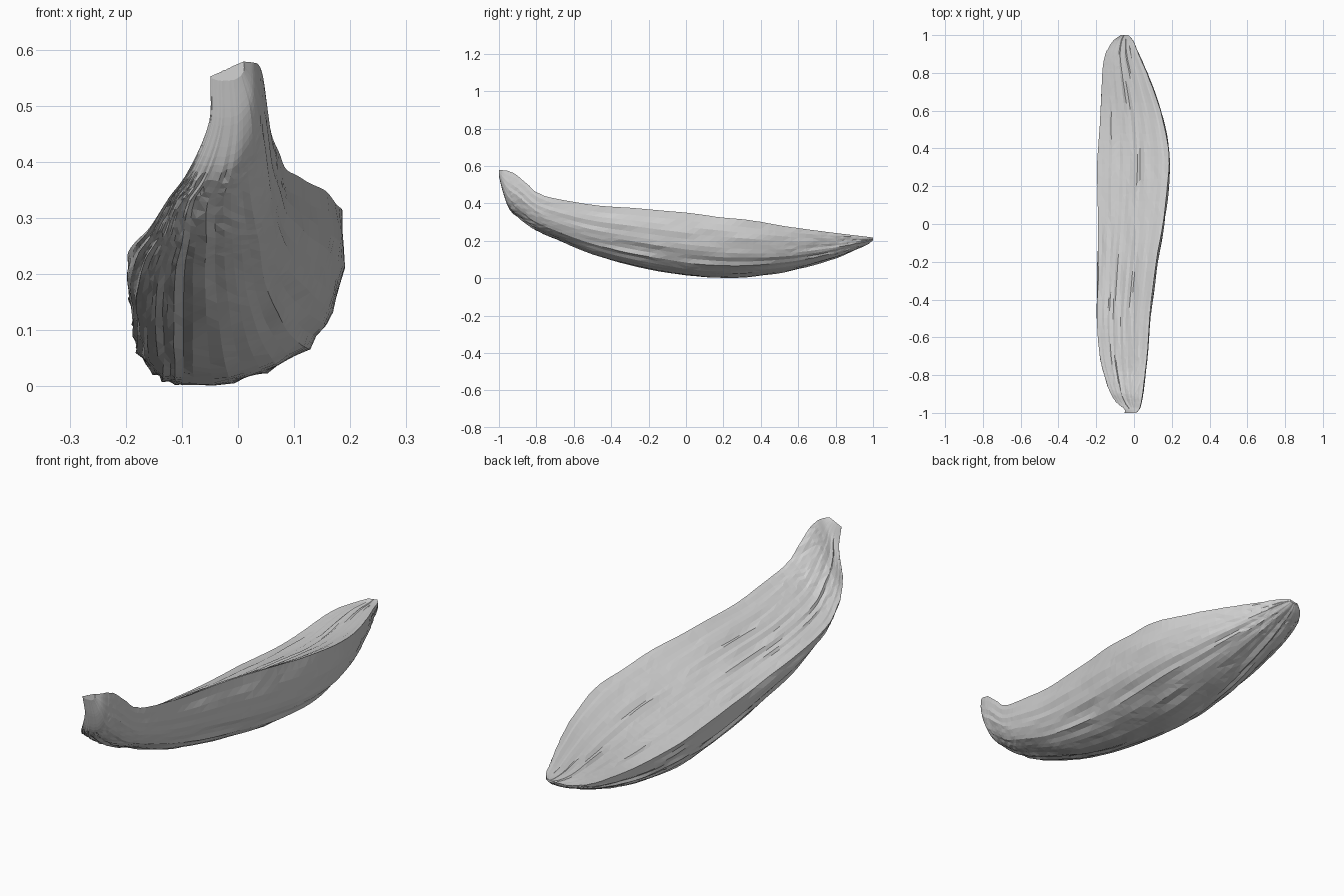
import bpy, bmesh, math, random
from mathutils import noise, Vector

if "Cube" in bpy.data.objects:
    bpy.data.objects.remove(bpy.data.objects["Cube"])

random.seed(4)

# Stations along the husk: y, left edge x/z, right ridge x/z, keel x/z, depth of the hollow
STATIONS = [
    (-1.00, -.048, .553, .010, .579, -.020, .545, .002),
    (-0.98, -.050, .475, .028, .577, -.020, .465, .010),
    (-0.95, -.085, .390, .037, .573, -.040, .382, .015),
    (-0.90, -.120, .340, .045, .550, -.070, .330, .018),
    (-0.80, -.155, .285, .057, .460, -.075, .258, .020),
    (-0.70, -.180, .260, .068, .425, -.080, .213, .020),
    (-0.50, -.198, .235, .083, .392, -.080, .130, .020),
    (-0.25, -.194, .200, .115, .377, -.080, .060, .020),
    (0.00, -.190, .175, .153, .350, -.080, .015, .020),
    (0.20, -.190, .160, .178, .325, -.080, .003, .020),
    (0.40, -.186, .150, .178, .297, -.070, .015, .020),
    (0.60, -.177, .150, .138, .266, -.060, .050, .015),
    (0.80, -.168, .170, .068, .242, -.050, .110, .010),
    (0.90, -.150, .183, .025, .230, -.050, .150, .008),
    (0.97, -.110, .195, -.005, .221, -.050, .180, .005),
    (1.00, -.070, .210, -.030, .216, -.050, .203, .002),
]
SIDE, INNER, STEPS = 16, 20, 5


def spline(p0, p1, p2, p3, t):
    """Smooth step between two stations, allowing for uneven spacing in y."""
    h = p2[0] - p1[0]
    out = [p1[0] + h * t]
    for a, b, c, d in list(zip(p0, p1, p2, p3))[1:]:
        m1 = (c - a) / (p2[0] - p0[0]) * h
        m2 = (d - b) / (p3[0] - p1[0]) * h
        out.append((2*t**3 - 3*t*t + 1) * b + (t**3 - 2*t*t + t) * m1
                   + (3*t*t - 2*t**3) * c + (t**3 - t*t) * m2)
    return out


def quarter(x_rim, z_rim, x_keel, z_keel, a, power, bulge=0):
    """Point on a rounded side wall: a = 0 at the rim, pi/2 at the keel."""
    return (x_keel + (x_rim - x_keel) * math.cos(a) ** (2 / power)
            + bulge * math.sin(2 * a),
            z_rim + (z_keel - z_rim) * math.sin(a) ** (2 / power))


def section(s):
    y, xl, zl, xr, zr, xk, zk, sag = s
    pts = []
    for i in range(SIDE):                       # left edge down to keel
        pts.append(quarter(xl, zl, xk, zk, math.pi / 2 * i / SIDE, 2.6))
    for i in range(SIDE, 0, -1):                # keel up to right ridge
        pts.append(quarter(xr, zr, xk, zk, math.pi / 2 * i / SIDE, 2.2,
                           0.11 * (xr - xk)))
    for i in range(INNER):                      # sloping top, back to left edge
        t = i / INNER
        dip = sag * 4 * t * (1 - t)
        pts.append((xr + (xl - xr) * t, zr + (zl - zr) * t ** 1.25 - dip))
    return [Vector((x, y, z)) for x, z in pts]


# Loft the sections, with lengthwise fibre wrinkles
bm = bmesh.new()
rings = []
n = len(STATIONS)
for k in range(n - 1):
    p0, p3 = STATIONS[max(k - 1, 0)], STATIONS[min(k + 2, n - 1)]
    for j in range(STEPS + (k == n - 2)):
        s = spline(p0, STATIONS[k], STATIONS[k + 1], p3, j / STEPS)
        pts = section(s)
        centre = sum(pts, Vector()) / len(pts)
        width = s[3] - s[1]
        ring = []
        for i, p in enumerate(pts):
            out = (p - centre).normalized()
            w = noise.noise(Vector((i * 0.9, p.y * 1.6, 3.0)))
            w += 0.6 * noise.noise(Vector((i * 2.3, p.y * 5.0, 9.0)))
            p = p + out * (w * 0.012 * width / 0.4)
            p.y += random.uniform(-.004, .004) * (abs(p.y) < .94)
            p.z = max(p.z, 0)
            ring.append(bm.verts.new(p))
        rings.append(ring)

for a, b in zip(rings, rings[1:]):
    m = len(a)
    for i in range(m):
        bm.faces.new((a[i], a[(i + 1) % m], b[(i + 1) % m], b[i]))
bm.faces.new(rings[0])
bm.faces.new(rings[-1][::-1])
bmesh.ops.triangulate(bm, faces=bm.faces[:])
bmesh.ops.recalc_face_normals(bm, faces=bm.faces[:])

mesh = bpy.data.meshes.new("husk")
bm.to_mesh(mesh)
bm.free()
husk = bpy.data.objects.new("husk", mesh)
bpy.context.collection.objects.link(husk)

# Plain grey colour
grey = bpy.data.materials.new("light grey")
grey.diffuse_color = (0.65, 0.65, 0.65, 1)
grey.use_nodes = True
grey.node_tree.nodes["Principled BSDF"].inputs["Base Color"].default_value = grey.diffuse_color
mesh.materials.append(grey)
